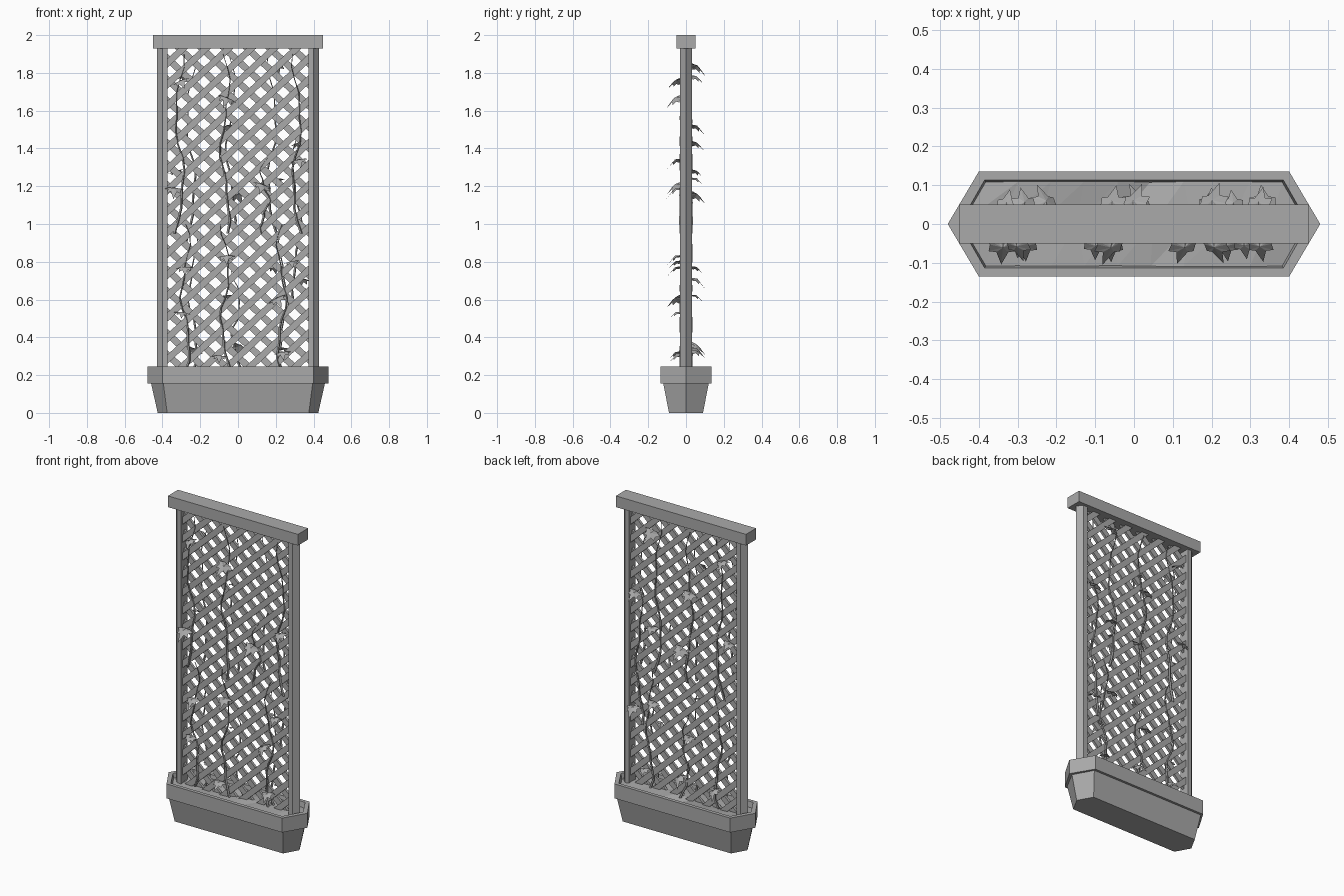
import bpy, bmesh, math, random
from mathutils import Vector, Matrix

random.seed(4)
old = bpy.data.objects.get("Cube")
if old:
    bpy.data.objects.remove(old, do_unlink=True)

GREY = (0.4, 0.4, 0.4, 1)
mat = bpy.data.materials.new("plain grey")
mat.use_nodes = True
mat.diffuse_color = GREY
mat.node_tree.nodes["Principled BSDF"].inputs["Base Color"].default_value = GREY


def finish(bm, name, recalc=True):
    if recalc:
        bmesh.ops.recalc_face_normals(bm, faces=bm.faces)
    mesh = bpy.data.meshes.new(name)
    bm.to_mesh(mesh)
    bm.free()
    mesh.materials.append(mat)
    ob = bpy.data.objects.new(name, mesh)
    bpy.context.collection.objects.link(ob)
    return ob


def hexagon(tip, corner, depth):
    """Long six-sided plan with a pointed end at each side."""
    return [(tip, 0), (corner, depth), (-corner, depth),
            (-tip, 0), (-corner, -depth), (corner, -depth)]


def loft(bm, rings):
    """Joins (outline, height) rings and closes both ends."""
    loops = [[bm.verts.new((x, y, z)) for x, y in pts] for pts, z in rings]
    for a, b in zip(loops, loops[1:]):
        for i in range(len(a)):
            j = (i + 1) % len(a)
            bm.faces.new((a[i], a[j], b[j], b[i]))
    bm.faces.new(loops[0][::-1])
    return bm.faces.new(loops[-1])


# Planter: tapered tub, overhanging rim and recessed inside
rim = hexagon(0.48, 0.40, 0.135)
inner = hexagon(0.45, 0.385, 0.113)
bm = bmesh.new()
loft(bm, [(hexagon(0.425, 0.375, 0.09), 0), (hexagon(0.46, 0.395, 0.12), 0.155),
          (rim, 0.155), (rim, 0.245), (inner, 0.245),
          (hexagon(0.44, 0.38, 0.105), 0.19)])
finish(bm, "planter")

# Soil: faceted, slightly uneven ground
bm = bmesh.new()
cols = 9
rows = []
for r in (-1, 0, 1):
    half = 0.445 if r == 0 else 0.384
    rows.append([bm.verts.new((half * (2 * i / cols - 1), r * 0.109,
                               0.217 + random.uniform(-0.012, 0.012)))
                 for i in range(cols + 1)])
for a, b in zip(rows, rows[1:]):
    for i in range(cols):
        bm.faces.new((a[i], a[i + 1], b[i + 1]))
        bm.faces.new((a[i], b[i + 1], b[i]))
finish(bm, "soil")

# Posts: five-sided, pointed outwards
for side, label in ((1, "left"), (-1, "right")):
    plan = [(side * x, y) for x, y in
            ((0.372, -0.032), (0.40, -0.032), (0.43, 0), (0.40, 0.032), (0.372, 0.032))]
    bm = bmesh.new()
    loft(bm, [(plan, 0.2), (plan, 1.94)])
    finish(bm, label + "_post")

# Top beam
bm = bmesh.new()
bmesh.ops.create_cube(bm, size=1, matrix=Matrix.Translation((0, 0, 1.965))
                      @ Matrix.Diagonal((0.9, 0.1, 0.07, 1)))
finish(bm, "top_beam")

# Lattice: two layers of diagonal slats trimmed to the frame
STEP = 0.112
for lean, y, label in ((1, -0.008, "front"), (-1, 0.008, "back")):
    bm = bmesh.new()
    for i in range(-12, 13):
        place = (Matrix.Translation((0, y, 1.08 + i * STEP))
                 @ Matrix.Rotation(-lean * math.radians(43), 4, 'Y')
                 @ Matrix.Diagonal((1.6, 0.016, 0.035, 1)))
        bmesh.ops.create_cube(bm, size=1, matrix=place)
    for co, no in (((0.38, 0, 0), (1, 0, 0)), ((-0.38, 0, 0), (-1, 0, 0)),
                   ((0, 0, 1.94), (0, 0, 1)), ((0, 0, 0.2), (0, 0, -1))):
        cut = bmesh.ops.bisect_plane(bm, geom=bm.verts[:] + bm.edges[:] + bm.faces[:],
                                     plane_co=co, plane_no=no, clear_outer=True)
        rim_edges = [e for e in cut["geom_cut"] if isinstance(e, bmesh.types.BMEdge)]
        if rim_edges:
            bmesh.ops.holes_fill(bm, edges=rim_edges, sides=8)
    finish(bm, label + "_lattice")


# Vines: wavy tapering stems that wind close to the slats
def add_stem(bm, x, y, low, high, phase):
    n, sides, prev = 14, 5, None
    for k in range(n + 1):
        t = k / n
        z = low + (high - low) * t
        cx = x + 0.022 * math.sin(9 * t + phase) + 0.008 * math.sin(23 * t + phase)
        cy = y * (1 + 0.35 * math.sin(14 * t + phase))
        rad = 0.008 * (1 - 0.75 * t)
        ring = [bm.verts.new((cx + rad * math.cos(s * math.tau / sides),
                              cy + rad * math.sin(s * math.tau / sides), z))
                for s in range(sides)]
        if prev:
            for s in range(sides):
                q = (s + 1) % sides
                bm.faces.new((prev[s], prev[q], ring[q], ring[s]))
        else:
            bm.faces.new(ring[::-1])
        prev = ring
    bm.faces.new(prev)


# Leaves: five-lobed, folded along the middle and drooping outwards
HALF = ((0.0, 0.0), (0.022, -0.008), (0.03, 0.014), (0.052, 0.03),
        (0.032, 0.045), (0.034, 0.07), (0.015, 0.064), (0.0, 0.1))
OUTLINE = list(HALF) + [(-u, v) for u, v in HALF[-2:0:-1]]


def add_leaf(bm, x, z, face):
    size = random.uniform(0.8, 1.05)
    twist = random.uniform(-0.5, 0.5)

    def point(u, v):
        u, v = u * size, v * size
        out = 0.032 + 0.7 * v - 0.35 * abs(u)
        drop = 0.035 + 0.25 * v - 8.5 * v * v - 0.2 * abs(u)
        spin = Matrix.Rotation(twist, 3, 'Y') @ Vector((u, 0, drop))
        return (x + spin.x, face * out, z + spin.z)

    hub = bm.verts.new(point(0, 0.04))
    ring = [bm.verts.new(point(u, v)) for u, v in OUTLINE]
    for i in range(len(ring)):
        bm.faces.new((hub, ring[i], ring[(i + 1) % len(ring)]))


FRONT_LEAVES = ((-0.29, 1.73), (-0.07, 1.64), (0.33, 1.31), (-0.34, 1.16),
                (0.12, 1.18), (-0.28, 0.74), (-0.06, 0.8), (0.29, 0.77),
                (0.22, 0.58), (-0.3, 0.5), (-0.1, 0.27), (0.24, 0.29))
BACK_LEAVES = ((0.21, 1.81), (0.33, 1.4), (-0.05, 1.49), (-0.29, 1.75),
               (0.2, 1.21), (0.01, 1.13), (-0.32, 1.25), (0.33, 0.68),
               (0.2, 0.74), (-0.05, 0.59), (0.25, 0.31), (0, 0.33), (-0.24, 0.31))
FRONT_STEMS = ((-0.28, 0.22, 1.0), (-0.07, 0.22, 1.0), (0.23, 0.22, 1.0),
               (-0.31, 0.95, 1.9), (-0.07, 0.95, 1.9), (0.31, 0.95, 1.9), (0.14, 0.95, 1.35))
BACK_STEMS = ((-0.24, 0.22, 1.0), (-0.01, 0.22, 0.75), (0.24, 0.22, 1.0),
              (-0.25, 0.9, 1.9), (-0.04, 0.95, 1.9), (0.18, 0.95, 1.9), (0.31, 0.6, 1.5))

for face, stems, leaves, label in ((-1, FRONT_STEMS, FRONT_LEAVES, "front"),
                                   (1, BACK_STEMS, BACK_LEAVES, "back")):
    bm = bmesh.new()
    for i, (x, low, high) in enumerate(stems):
        add_stem(bm, x, face * 0.022, low, high, 1.7 * i)
    finish(bm, label + "_vine_stems")
    bm = bmesh.new()
    for x, z in leaves:
        add_leaf(bm, x, z, face)
    finish(bm, label + "_vine_leaves")
